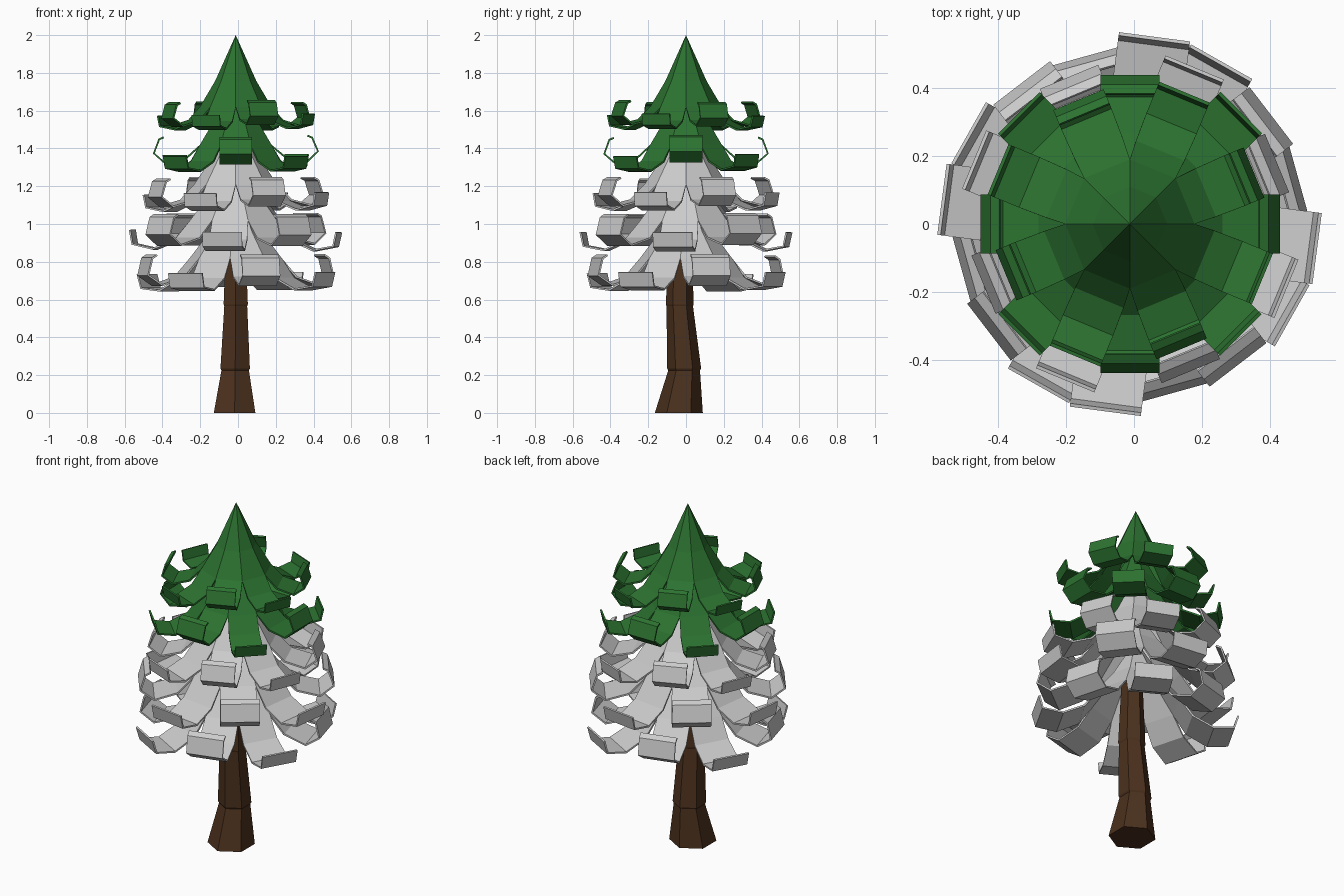
import bpy, bmesh, math, random
from mathutils import Vector

if "Cube" in bpy.data.objects:
    bpy.data.objects.remove(bpy.data.objects["Cube"])

random.seed(4)
CX, CY = -0.012, 0.0


def material(name, rgb):
    m = bpy.data.materials.new(name)
    m.diffuse_color = (*rgb, 1)
    m.use_nodes = True
    m.node_tree.nodes["Principled BSDF"].inputs["Base Color"].default_value = m.diffuse_color
    return m


def make_object(name, bm, mat=None):
    bmesh.ops.recalc_face_normals(bm, faces=bm.faces)
    me = bpy.data.meshes.new(name)
    bm.to_mesh(me)
    bm.free()
    ob = bpy.data.objects.new(name, me)
    bpy.context.collection.objects.link(ob)
    if mat:
        me.materials.append(mat)
    return ob


green = material("needles", (0.025, 0.17, 0.03))
brown = material("bark", (0.07, 0.03, 0.012))

# Trunk: hexagonal rings (x, y, z, radius) with small ledges
rings = [(-0.018, -0.038, 0, 0.127), (-0.015, -0.01, 0.225, 0.084),
         (-0.015, -0.01, 0.235, 0.09), (-0.012, -0.033, 0.565, 0.070),
         (-0.012, -0.033, 0.575, 0.074), (-0.012, -0.03, 1.0, 0.055)]
bm = bmesh.new()
loops = [[bm.verts.new((x + r * math.cos(a), y + r * math.sin(a), z))
          for a in [math.radians(30 + 60 * i) for i in range(6)]]
         for x, y, z, r in rings]
for lo, hi in zip(loops, loops[1:]):
    for i in range(6):
        bm.faces.new((lo[i], lo[(i + 1) % 6], hi[(i + 1) % 6], hi[i]))
bm.faces.new(loops[0][::-1])
bm.faces.new(loops[-1])
make_object("trunk", bm, brown)

# Leaf profiles (segment length, pitch in degrees): tightly curled and flat
CURLED = [(0.13, -48), (0.13, -18), (0.09, 35), (0.09, 105), (0.03, 150)]
FLAT = [(0.13, -51), (0.13, -23), (0.11, 12), (0.075, 80)]


def branch_tier(name, top, gap, rg, scale, turn, phase, lift, mat=None):
    """Eight-sided cone splitting into alternating curled and flat leaves."""
    bm = bmesh.new()
    apex = bm.verts.new((CX, CY, top))
    mid_z, mid_r = gap + (top - gap) * 0.36, rg * 0.575

    def ring(r, z):
        return [bm.verts.new((CX + r * math.cos(a), CY + r * math.sin(a), z))
                for a in [math.radians(turn + 45 * i) for i in range(8)]]
    mid, low = ring(mid_r, mid_z), ring(rg, gap)
    for i in range(8):
        j = (i + 1) % 8
        bm.faces.new((apex, mid[i], mid[j]))
        bm.faces.new((mid[i], low[i], low[j], mid[j]))
        a = math.radians(turn + 45 * i + 22.5)
        out = Vector((math.cos(a), math.sin(a), 0))
        side = Vector((-math.sin(a), math.cos(a), 0))
        r, z = rg * math.cos(math.pi / 8), gap
        half = rg * math.sin(math.pi / 8)
        curled = (i + phase) % 2 == 0
        tilt = random.uniform(-2, 2) + (lift[0] if curled else lift[1])
        prev = (low[i], low[j])
        for k, (length, pitch) in enumerate(CURLED if curled else FLAT):
            p = math.radians(pitch + tilt)
            r += scale * length * math.cos(p)
            z += scale * length * math.sin(p)
            w = half * (1.1 if k else 1.06)
            c = Vector((CX, CY, z)) + out * r
            cur = (bm.verts.new(c - side * w), bm.verts.new(c + side * w))
            bm.faces.new((prev[0], cur[0], cur[1], prev[1]))
            prev = cur
    ob = make_object(name, bm, mat)
    mod = ob.modifiers.new("thickness", 'SOLIDIFY')
    mod.thickness = 0.01
    mod.offset = -1


# Foliage tiers from crown to skirt
branch_tier("crown_branches", 2.0, 1.62, 0.19, 0.73, 0, 0, (3, 0), green)
branch_tier("upper_branches", 1.80, 1.42, 0.205, 0.82, 22.5, 1, (7, -2), green)
branch_tier("middle_branches", 1.60, 1.21, 0.22, 0.88, 0, 0, (3, 0))
branch_tier("lower_branches", 1.40, 1.02, 0.25, 0.98, 15, 0, (2, 0))
branch_tier("skirt_branches", 1.20, 0.82, 0.245, 0.98, -7, 0, (-3, -5))
